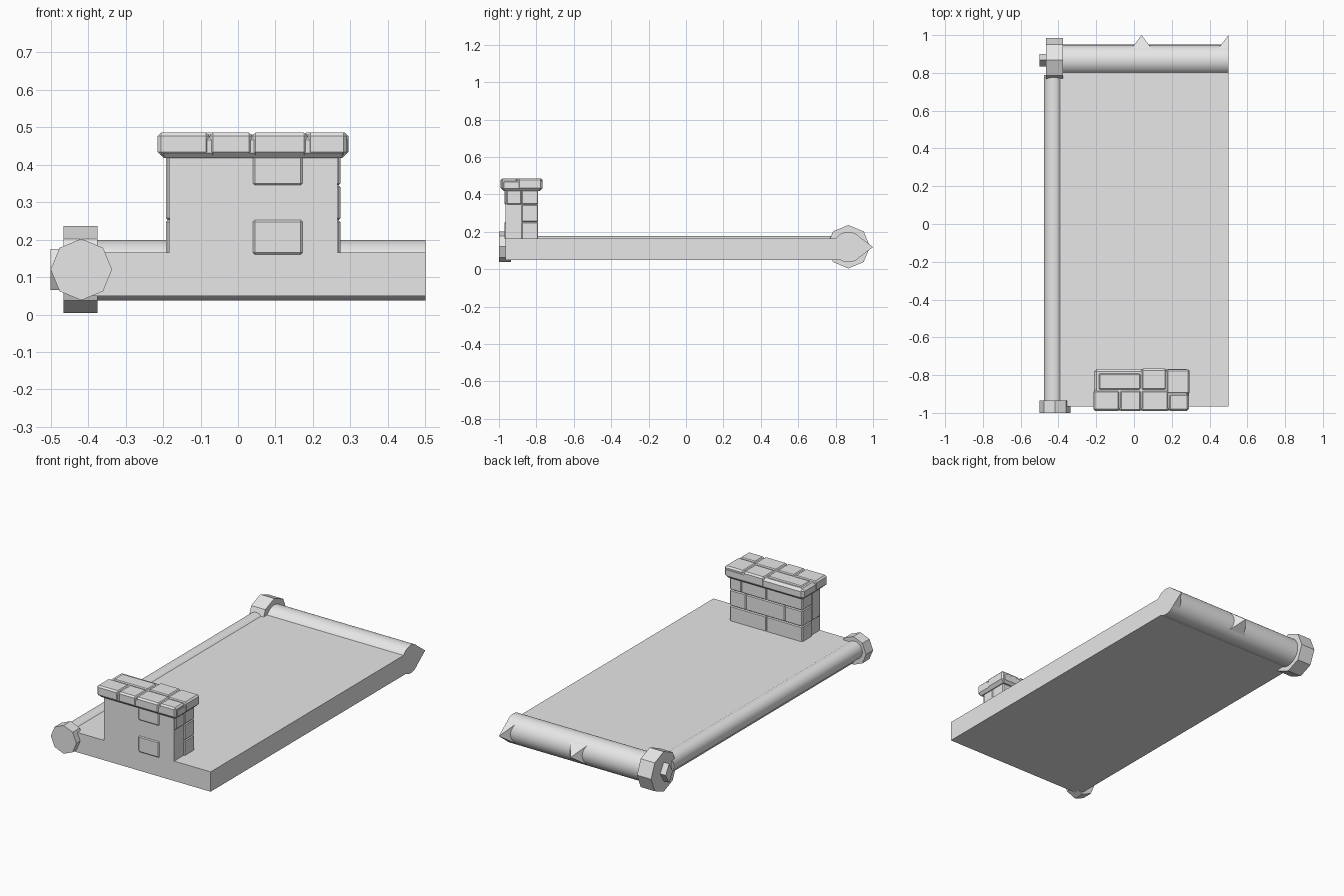
import bpy, bmesh, math
from mathutils import Matrix, Vector

cube = bpy.data.objects.get("Cube")
if cube:
    bpy.data.objects.remove(cube, do_unlink=True)

stone = bpy.data.materials.new("light_grey")
stone.use_nodes = True
stone.diffuse_color = (0.8, 0.8, 0.8, 1)
stone.node_tree.nodes["Principled BSDF"].inputs["Base Color"].default_value = (0.8, 0.8, 0.8, 1)


def finish(name, bm, smooth=False):
    bmesh.ops.recalc_face_normals(bm, faces=bm.faces)
    mesh = bpy.data.meshes.new(name)
    bm.to_mesh(mesh)
    bm.free()
    mesh.materials.append(stone)
    obj = bpy.data.objects.new(name, mesh)
    bpy.context.collection.objects.link(obj)
    if smooth:
        bpy.ops.object.select_all(action='DESELECT')
        bpy.context.view_layer.objects.active = obj
        obj.select_set(True)
        bpy.ops.object.shade_smooth_by_angle(angle=math.radians(30))
    return obj


def block(name, x, y, z, bevel=0):
    """Box spanning three (low, high) ranges, with optional chamfered edges."""
    bm = bmesh.new()
    bmesh.ops.create_cube(bm, size=1)
    for v in bm.verts:
        v.co = Vector([(r[0] + r[1]) / 2 + c * (r[1] - r[0]) for r, c in zip((x, y, z), v.co)])
    if bevel:
        bmesh.ops.bevel(bm, geom=bm.edges[:], offset=bevel, segments=1, affect='EDGES')
    return finish(name, bm)


def rod(name, axis, start, end, centre, radius, sides, smooth=False, tip=None, turn=0, squash=1):
    """Prism or cone along x or y; centre gives the other horizontal axis and z."""
    bm = bmesh.new()
    bmesh.ops.create_cone(bm, cap_ends=True, segments=sides, radius1=radius,
                          radius2=radius if tip is None else tip, depth=end - start,
                          matrix=Matrix.Rotation(turn, 4, 'Z'))
    mid = (start + end) / 2
    for v in bm.verts:
        a, b, along = v.co.x * squash, v.co.y, v.co.z + mid
        if axis == 'x':
            v.co = (along, centre[0] + a, centre[1] + b)
        else:
            v.co = (centre[0] + a, along, centre[1] + b)
    return finish(name, bm, smooth)


# Roof slab with round edge rail and ridge roll
block("roof_slab", (-0.42, 0.5), (-0.965, 0.865), (0.05, 0.165))
rod("edge_rail", 'y', -0.96, 0.79, (-0.425, 0.126), 0.051, 32, True)
rod("ridge_roll", 'x', -0.38, 0.5, (0.868, 0.118), 0.081, 40, True)

# Octagonal end caps
rod("rail_end_cap", 'y', -1, -0.935, (-0.418, 0.12), 0.082, 8)
rod("ridge_end_cap", 'x', -0.465, -0.375, (0.868, 0.12), 0.116, 8)
rod("ridge_cap_stud", 'x', -0.5, -0.46, (0.868, 0.12), 0.055, 4, squash=0.6)

# Ridge spikes: one whole, one halved by the roof edge
for name, x in (("ridge_spike", 0.04), ("edge_spike", 0.5)):
    spike = rod(name, 'y', 0.93, 1, (x, 0.118), 0.075, 4, tip=0, turn=math.pi / 4)
    if name == "edge_spike":
        bm = bmesh.new()
        bm.from_mesh(spike.data)
        cut = bmesh.ops.bisect_plane(bm, geom=bm.verts[:] + bm.edges[:] + bm.faces[:],
                                     plane_co=(x, 0, 0), plane_no=(1, 0, 0), clear_outer=True)
        bmesh.ops.contextual_create(
            bm, geom=[e for e in cut["geom_cut"] if isinstance(e, bmesh.types.BMEdge)])
        bm.to_mesh(spike.data)
        bm.free()

# Chimney core
block("chimney_core", (-0.183, 0.266), (-0.965, -0.798), (0.16, 0.43))

# Corner and back bricks: three courses with staggered joints
courses = [(0.16, 0.252), (0.252, 0.345), (0.345, 0.425)]
joints = [(-0.192, 0.04, 0.273), (-0.192, -0.08, 0.17, 0.273), (-0.192, 0.04, 0.2, 0.273)]
for z, xs in zip(courses, joints):
    for x in zip(xs, xs[1:]):
        block("back_brick", x, (-0.88, -0.79), z, 0.005)

# Side and front bricks
block("side_brick", (-0.192, -0.1), (-0.96, -0.88), (0.252, 0.425), 0.005)
block("side_brick", (0.2, 0.273), (-0.96, -0.88), courses[2], 0.005)
for z in (courses[0], courses[2]):
    block("front_brick", (0.04, 0.172), (-0.971, -0.9), z, 0.005)

# Chimney cap with raised coping stones
block("chimney_cap", (-0.212, 0.292), (-0.987, -0.768), (0.417, 0.48), 0.014)
stones = [((-0.19, 0.038), (-0.88, -0.788)), ((-0.215, -0.076), (-0.989, -0.88)),
          ((-0.076, 0.038), (-0.991, -0.88)), ((0.038, 0.172), (-0.88, -0.766)),
          ((0.172, 0.295), (-0.9, -0.77)), ((0.038, 0.185), (-0.991, -0.88)),
          ((0.185, 0.29), (-0.989, -0.9))]
for x, y in stones:
    block("coping_stone", x, y, (0.425, 0.485), 0.009)
